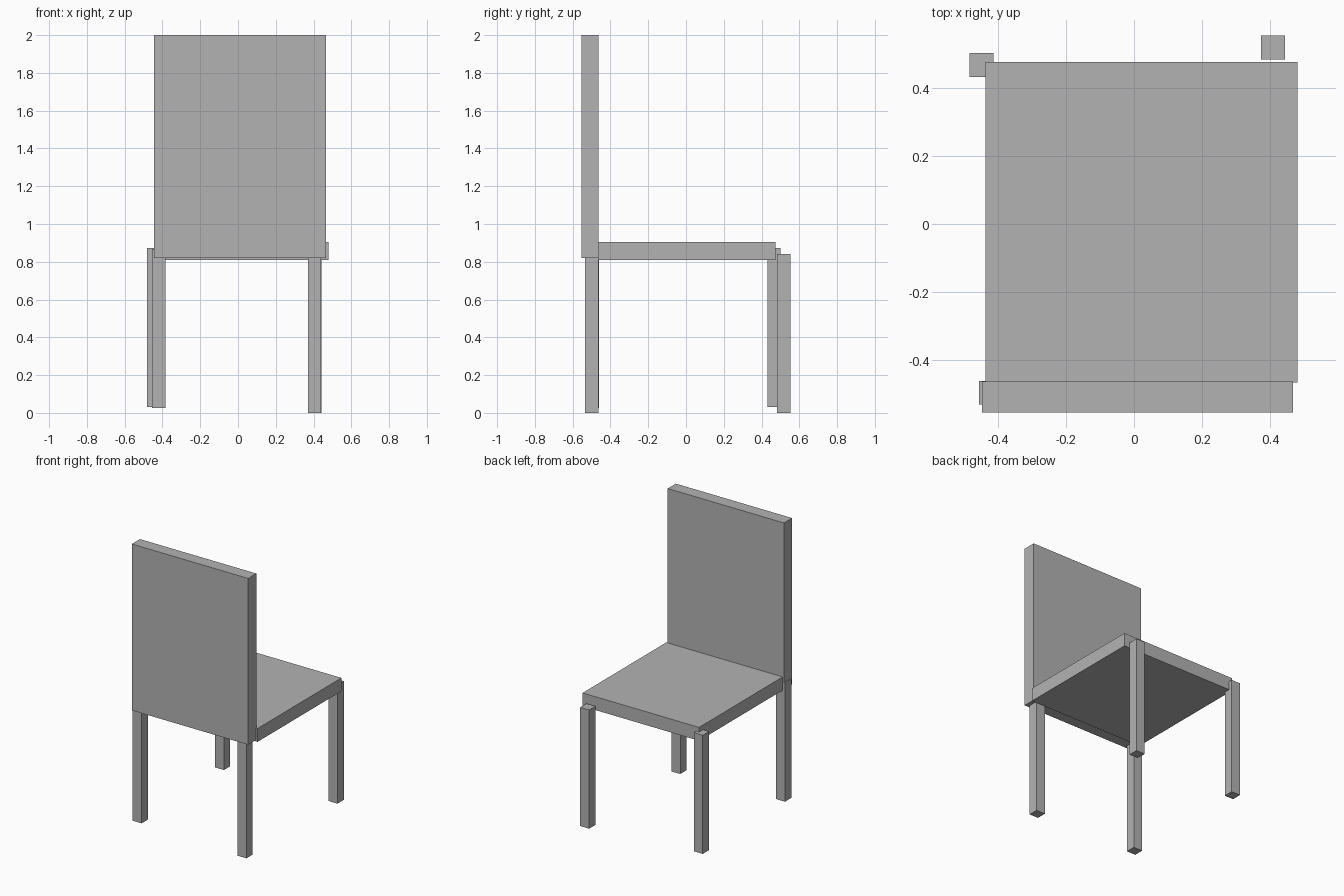
import bpy
from mathutils import Vector

default_cube = bpy.data.objects.get("Cube")
if default_cube:
    bpy.data.objects.remove(default_cube, do_unlink=True)

# One plain grey for the whole chair
GREY = (0.45, 0.45, 0.45, 1.0)
grey = bpy.data.materials.new("plain_grey")
grey.use_nodes = True
grey.diffuse_color = GREY
grey.node_tree.nodes["Principled BSDF"].inputs["Base Color"].default_value = GREY


def box(name, low, high):
    """Add a sharp-edged box spanning two opposite corners."""
    low, high = Vector(low), Vector(high)
    bpy.ops.mesh.primitive_cube_add(size=1, location=(low + high) / 2)
    part = bpy.context.object
    part.name = name
    part.scale = high - low
    bpy.ops.object.transform_apply(location=False, rotation=False, scale=True)
    part.data.materials.append(grey)
    return part


# Seat slab and upright backrest
box("seat", (-0.435, -0.465, 0.81), (0.479, 0.475, 0.905))
box("backrest", (-0.446, -0.553, 0.82), (0.467, -0.462, 2.0))

# Four equal legs, each set slightly off from the seat corner
LEG_WIDTH, LEG_LENGTH = 0.07, 0.842
leg_corners = {
    "front_right_leg": (-0.455, -0.53, 0.026),
    "front_left_leg": (0.37, -0.534, 0.0),
    "back_right_leg": (-0.482, 0.431, 0.03),
    "back_left_leg": (0.373, 0.483, 0.0),
}
for name, corner in leg_corners.items():
    box(name, corner, Vector(corner) + Vector((LEG_WIDTH, LEG_WIDTH, LEG_LENGTH)))
